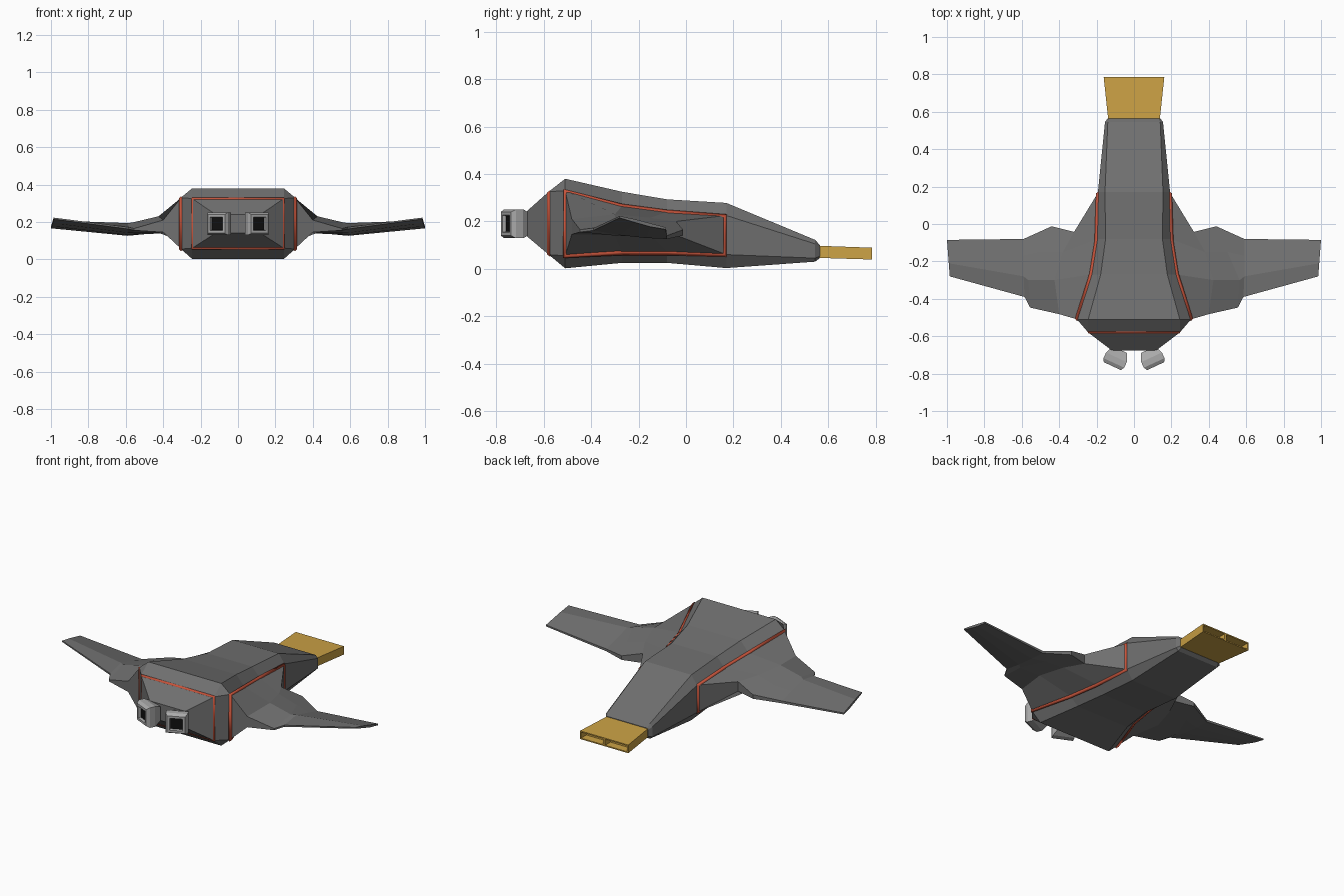
import bpy, bmesh
from math import radians
from mathutils import Vector, Matrix

if "Cube" in bpy.data.objects:
    bpy.data.objects.remove(bpy.data.objects["Cube"])


def material(name, rgb):
    m = bpy.data.materials.new(name)
    m.diffuse_color = (*rgb, 1)
    m.use_nodes = True
    m.node_tree.nodes["Principled BSDF"].inputs["Base Color"].default_value = m.diffuse_color
    return m


HULL = material("hull_grey", (0.16, 0.16, 0.16))
RED = material("trim_red", (0.58, 0.09, 0.045))
GOLD = material("gold", (0.6, 0.36, 0.06))
BLACK = material("black", (0.005, 0.005, 0.005))


def finish(name, bm, mats):
    bmesh.ops.remove_doubles(bm, verts=bm.verts, dist=0.0005)
    bmesh.ops.recalc_face_normals(bm, faces=bm.faces)
    me = bpy.data.meshes.new(name)
    bm.to_mesh(me)
    bm.free()
    for m in mats:
        me.materials.append(m)
    ob = bpy.data.objects.new(name, me)
    bpy.context.collection.objects.link(ob)
    return ob


def loft(rings, cap=True):
    """Skin closed rings of equal point count."""
    bm = bmesh.new()
    vs = [[bm.verts.new(p) for p in r] for r in rings]
    n = len(vs[0])
    for a, b in zip(vs, vs[1:]):
        for i in range(n):
            j = (i + 1) % n
            bm.faces.new((a[i], a[j], b[j], b[i]))
    if cap:
        bm.faces.new(vs[0])
        bm.faces.new(vs[-1])
    return bm


# Hull: chamfered sections (y, top half-width, side half-width, z top, upper, lower, bottom)
HULL_SECTIONS = [
    (-0.675, 0.12, 0.12, 0.24, 0.24, 0.14, 0.14),
    (-0.58, 0.245, 0.245, 0.325, 0.325, 0.06, 0.06),
    (-0.51, 0.245, 0.305, 0.38, 0.33, 0.055, 0.002),
    (-0.27, 0.178, 0.23, 0.325, 0.265, 0.07, 0.025),
    (-0.08, 0.152, 0.20, 0.293, 0.24, 0.07, 0.025),
    (0.17, 0.155, 0.193, 0.278, 0.225, 0.06, 0.003),
    (0.545, 0.14, 0.155, 0.122, 0.105, 0.045, 0.03),
    (0.565, 0.132, 0.14, 0.1, 0.09, 0.053, 0.045),
]
rings = []
for y, a, b, zt, zu, zl, zb in HULL_SECTIONS:
    half = [(a, zt), (b, zu), (b, zl), (a, zb)]
    rings.append([(x, y, z) for x, z in half] + [(-x, y, z) for x, z in half[::-1]])
finish("hull", loft(rings), [HULL])

# Wings: stations from hull panel to tip, each point (x, y, z top, z bottom)
root = [(b - 0.002, y, zu, zl) for y, a, b, zt, zu, zl, zb in HULL_SECTIONS[2:6]]
WING = [
    root,
    [(0.40, -0.482, 0.21, 0.145), (0.425, -0.30, 0.23, 0.142), (0.38, -0.15, 0.215, 0.142), (0.32, -0.042, 0.20, 0.142)],
    [(0.555, -0.447, 0.165, 0.155), (0.565, -0.30, 0.197, 0.14), (0.50, -0.15, 0.18, 0.135), (0.44, -0.012, 0.165, 0.14)],
    [(0.585, -0.39, 0.172, 0.162), (0.59, -0.28, 0.194, 0.142), (0.59, -0.17, 0.165, 0.13), (0.59, -0.08, 0.14, 0.126)],
    [(0.985, -0.28, 0.223, 0.215), (0.99, -0.21, 0.208, 0.194), (0.995, -0.15, 0.192, 0.177), (1.0, -0.085, 0.175, 0.166)],
]
for side, s in (("right", 1), ("left", -1)):
    rings = [[(s * x, y, t) for x, y, t, b in st] + [(s * x, y, b) for x, y, t, b in st[::-1]] for st in WING]
    finish(side + "_wing", loft(rings), [HULL])


# Trim bars: closed square-section tubes
def trim(name, pts, r=0.013):
    cu = bpy.data.curves.new(name, 'CURVE')
    cu.dimensions = '3D'
    cu.bevel_depth = r
    cu.bevel_resolution = 0
    sp = cu.splines.new('POLY')
    sp.points.add(len(pts) - 1)
    for p, co in zip(sp.points, pts):
        p.co = (*co, 1)
    sp.use_cyclic_u = True
    cu.materials.append(RED)
    bpy.context.collection.objects.link(bpy.data.objects.new(name, cu))


for side, s in (("right", 1), ("left", -1)):
    trim(side + "_trim", [(s * x, min(y, 0.163), t - 0.004) for x, y, t, b in root]
         + [(s * x, min(y, 0.163), b) for x, y, t, b in root[::-1]])
trim("front_trim", [(x, -0.575, z) for x, z in ((-0.242, 0.322), (0.242, 0.322), (0.242, 0.06), (-0.242, 0.06))], 0.011)

# Nozzles: flared square ducts, splayed outward, with black recess
for side, s in (("right", 1), ("left", -1)):
    prof = [(0.0, 0.042), (0.045, 0.061), (0.078, 0.061), (0.097, 0.05), (0.097, 0.036), (0.082, 0.033)]
    bm = loft([[(i * h, -t, j * h) for i, j in ((-1, -1), (1, -1), (1, 1), (-1, 1))] for t, h in prof])
    bm.faces.ensure_lookup_table()
    bm.faces[-1].material_index = 1
    bm.transform(Matrix.Translation((s * 0.075, -0.672, 0.19)) @ Matrix.Rotation(s * radians(25), 4, 'Z'))
    finish(side + "_nozzle", bm, [material(side + "_nozzle_grey", (0.4, 0.4, 0.4)), BLACK])

# Gold tail plate with two open slots in its end face
rings = []
for y, w, zt, zb in ((0.56, 0.138, 0.097, 0.046), (0.785, 0.162, 0.089, 0.039)):
    rings.append([(-w, y, zb), (0, y, zb), (w, y, zb), (w, y, zt), (0, y, zt), (-w, y, zt)])
bm = loft(rings, cap=False)
bm.verts.ensure_lookup_table()
v = bm.verts[:]
bm.faces.new(v[:6])
ends = [bm.faces.new((v[6], v[7], v[10], v[11])), bm.faces.new((v[7], v[8], v[9], v[10]))]
bmesh.ops.recalc_face_normals(bm, faces=bm.faces)
bmesh.ops.inset_individual(bm, faces=ends, thickness=0.01)
for f in bmesh.ops.extrude_discrete_faces(bm, faces=ends)["faces"]:
    bmesh.ops.translate(bm, verts=f.verts, vec=(0, -0.05, 0))
finish("tail_plate", bm, [GOLD])
